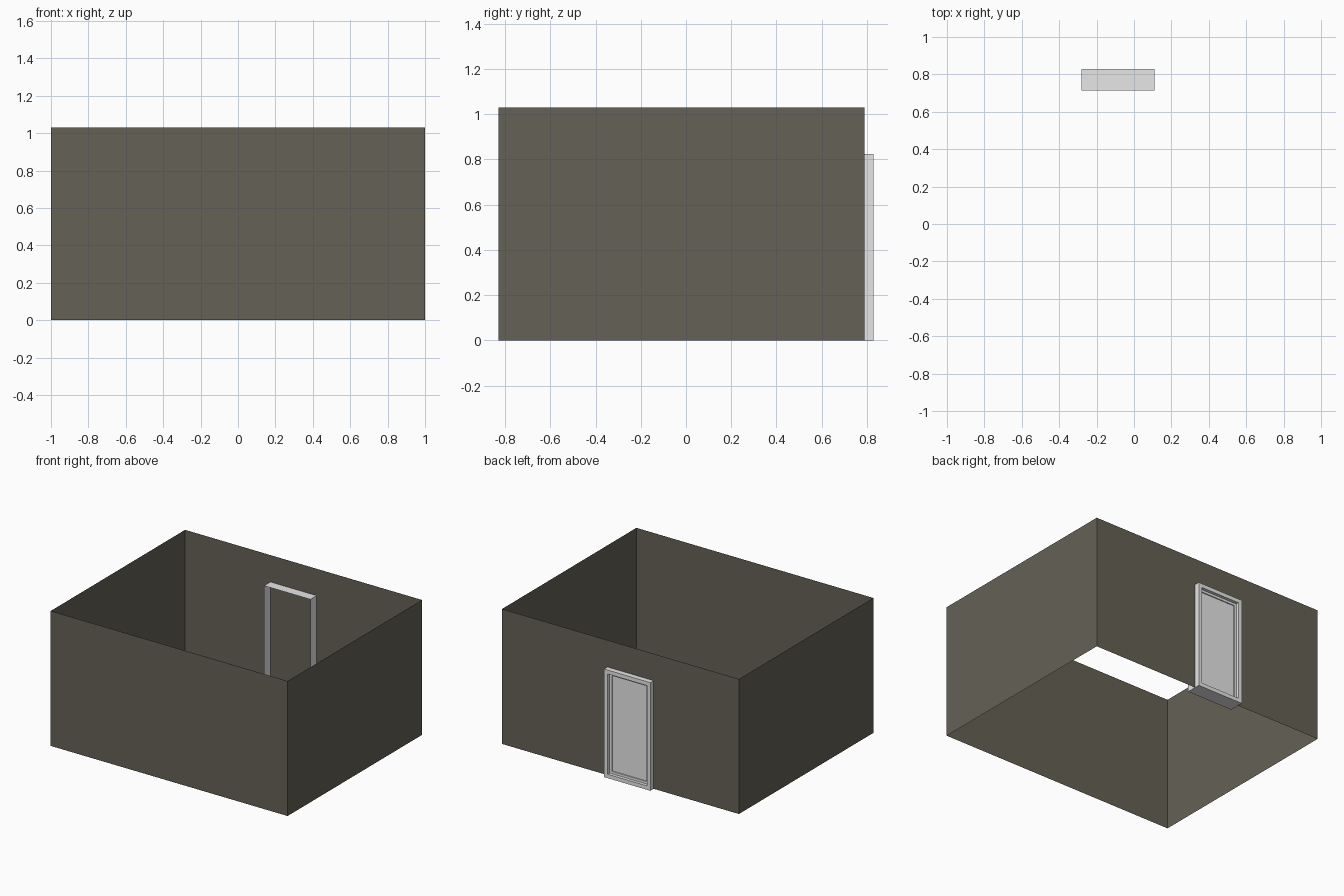
import bpy

if "Cube" in bpy.data.objects:
    bpy.data.objects.remove(bpy.data.objects["Cube"])


def make_material(name, rgb):
    mat = bpy.data.materials.new(name)
    mat.diffuse_color = (*rgb, 1.0)
    mat.use_nodes = True
    mat.node_tree.nodes["Principled BSDF"].inputs["Base Color"].default_value = mat.diffuse_color
    return mat


def make_object(name, verts, faces, mat):
    mesh = bpy.data.meshes.new(name)
    mesh.from_pydata(verts, [], faces)
    mesh.materials.append(mat)
    obj = bpy.data.objects.new(name, mesh)
    bpy.context.collection.objects.link(obj)
    return obj


def bridge(ring_count):
    """Quads joining consecutive four-cornered rings."""
    return [(4 * r + i, 4 * r + (i + 1) % 4, 4 * r + 4 + (i + 1) % 4, 4 * r + 4 + i)
            for r in range(ring_count - 1) for i in range(4)]


wall_mat = make_material("dark taupe", (0.130, 0.120, 0.093))
door_mat = make_material("light grey", (0.80, 0.80, 0.80))

# Room walls: four thin sheets, open at the top and bottom
X, Y0, Y1, H = 1.0, -0.83, 0.79, 1.03
corners = [(-X, Y0), (X, Y0), (X, Y1), (-X, Y1)]
make_object("walls", [(x, y, z) for z in (0, H) for x, y in corners], bridge(2), wall_mat)

# Door: sleeve through the back wall, open inside, with a stepped panel outside
DX0, DX1, DH = -0.28, 0.11, 0.825
profile = [(0.0, 0.715), (0.0, 0.83), (0.03, 0.83), (0.03, 0.806),
           (0.048, 0.806), (0.048, 0.798)]      # (inset, y) of each ring
verts = []
for d, y in profile:
    x0, x1, z0, z1 = DX0 + d, DX1 - d, d, DH - d
    verts += [(x0, y, z0), (x0, y, z1), (x1, y, z1), (x1, y, z0)]
last = 4 * (len(profile) - 1)
faces = bridge(len(profile)) + [tuple(range(last, last + 4))]
make_object("door", verts, faces, door_mat)
